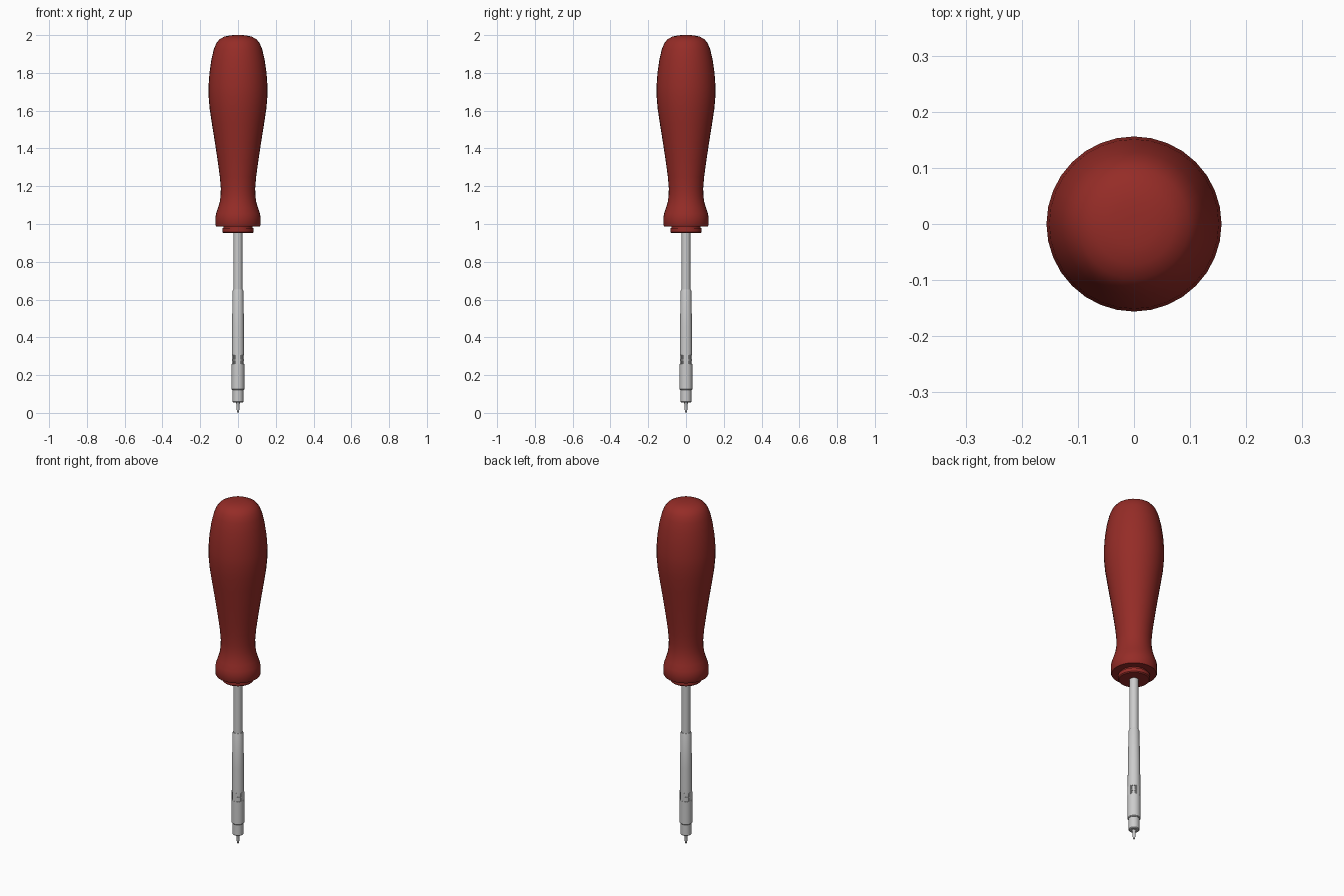
import bpy, bmesh, math
from mathutils import Matrix

if "Cube" in bpy.data.objects:
    bpy.data.objects.remove(bpy.data.objects["Cube"])


def material(name, color):
    m = bpy.data.materials.new(name)
    m.diffuse_color = color
    m.use_nodes = True
    m.node_tree.nodes["Principled BSDF"].inputs["Base Color"].default_value = m.diffuse_color
    return m


def finish(bm, name, mat=None, angle=35):
    bmesh.ops.recalc_face_normals(bm, faces=bm.faces)
    me = bpy.data.meshes.new(name)
    bm.to_mesh(me)
    bm.free()
    ob = bpy.data.objects.new(name, me)
    bpy.context.collection.objects.link(ob)
    if mat:
        me.materials.append(mat)
    bpy.ops.object.select_all(action='DESELECT')
    ob.select_set(True)
    bpy.context.view_layer.objects.active = ob
    bpy.ops.object.shade_smooth_by_angle(angle=math.radians(angle))
    return ob


def lathe(name, profile, sides=32, mat=None, angle=35):
    """Revolve (radius, z) points about the z axis and cap both ends."""
    bm = bmesh.new()
    rings = []
    for r, z in profile:
        rings.append([bm.verts.new((r * math.cos(2 * math.pi * i / sides),
                                    r * math.sin(2 * math.pi * i / sides), z))
                      for i in range(sides)])
    for a, b in zip(rings, rings[1:]):
        for i in range(sides):
            j = (i + 1) % sides
            bm.faces.new((a[i], a[j], b[j], b[i]))
    bm.faces.new(rings[0])
    bm.faces.new(rings[-1])
    return finish(bm, name, mat, angle)


red = material("handle_red", (0.30, 0.025, 0.02, 1))

# Handle: swelling grip, narrow neck and flared foot
lathe("handle", [
    (0.085, 0.988), (0.116, 0.988), (0.120, 0.995), (0.120, 1.035), (0.116, 1.055),
    (0.106, 1.085), (0.097, 1.115), (0.092, 1.15), (0.091, 1.19), (0.096, 1.25),
    (0.107, 1.33), (0.122, 1.43), (0.138, 1.53), (0.150, 1.61), (0.156, 1.68),
    (0.156, 1.73), (0.151, 1.80), (0.141, 1.87), (0.128, 1.925), (0.115, 1.957),
    (0.098, 1.978), (0.072, 1.992), (0.040, 1.999), (0.012, 2.0)], mat=red)

# Collar under the handle, joined by a slim recess
lathe("handle_collar", [
    (0.024, 0.953), (0.078, 0.953), (0.083, 0.958), (0.083, 0.978),
    (0.076, 0.980), (0.076, 1.0)], mat=red)

# Shaft
lathe("shaft", [(0.0235, 0.60), (0.0235, 0.99)])

# Tapered bit holder with two shallow grooves for the grip notches
lathe("bit_holder", [
    (0.031, 0.122), (0.034, 0.126), (0.034, 0.258), (0.028, 0.258),
    (0.028, 0.278), (0.032, 0.278), (0.032, 0.283), (0.028, 0.283),
    (0.028, 0.306), (0.033, 0.306), (0.032, 0.45), (0.028, 0.648),
    (0.0265, 0.652)])

# Ribs crossing the grooves, with wider pads on the four axes
bm = bmesh.new()
for k in range(16):
    wide = k % 4 == 0
    size = (0.008, 0.024 if wide else 0.004, 0.052)
    place = (Matrix.Rotation(k * math.pi / 8, 4, 'Z')
             @ Matrix.Translation((0.0285, 0, 0.282))
             @ Matrix.Diagonal((*size, 1)))
    bmesh.ops.create_cube(bm, size=1, matrix=place)
finish(bm, "holder_ribs")

# Nose of the holder
lathe("holder_nose", [(0.025, 0.055), (0.0285, 0.059), (0.0285, 0.130)])

# Small pointed bit
lathe("bit_tip", [(0.002, 0.0), (0.004, 0.004), (0.0085, 0.022), (0.0085, 0.046),
                  (0.011, 0.050), (0.011, 0.06)], sides=16)
